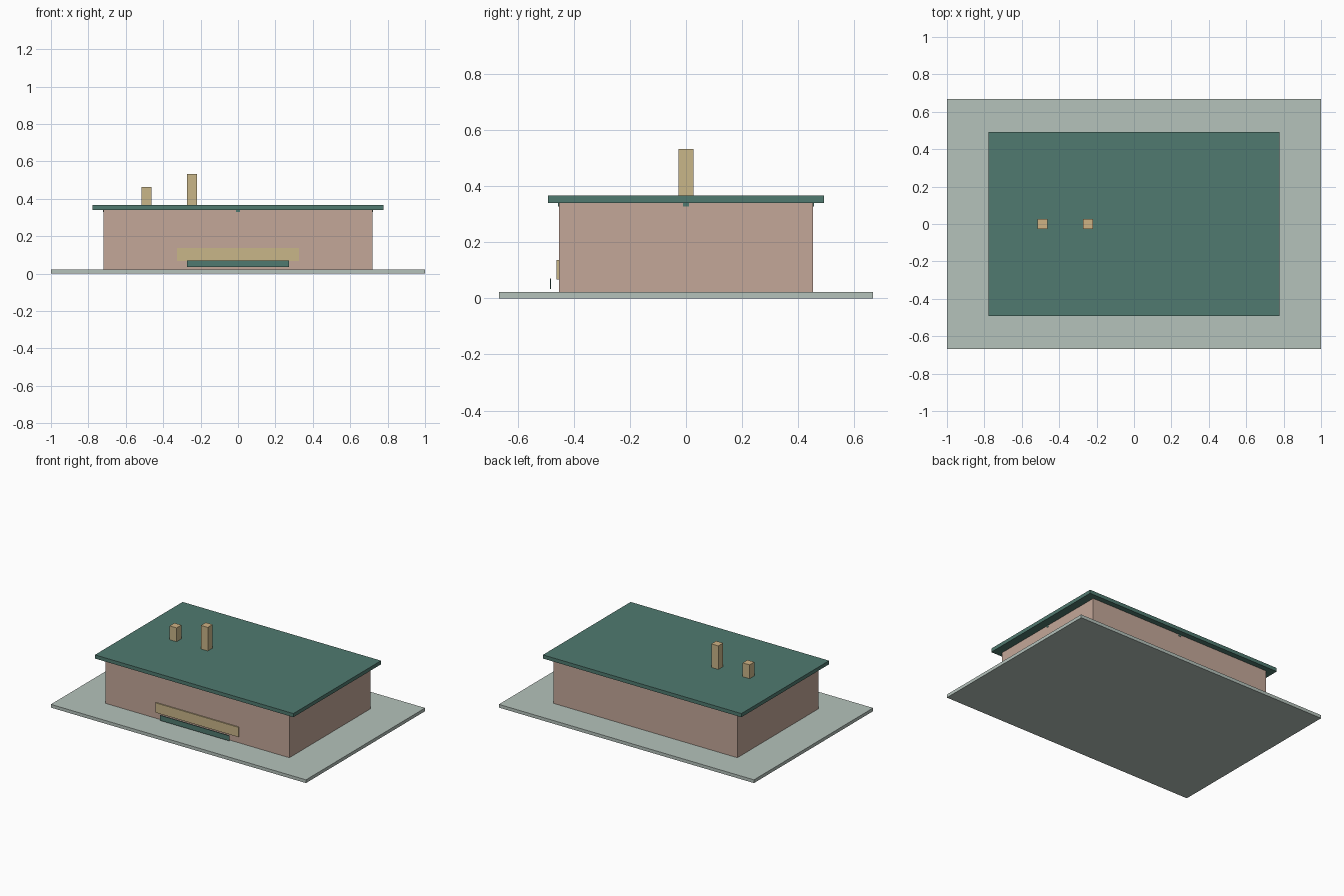
import bpy
import bmesh

cube = bpy.data.objects.get("Cube")
if cube:
    bpy.data.objects.remove(cube, do_unlink=True)


def linear(c):
    c /= 255
    return c / 12.92 if c <= 0.04045 else ((c + 0.055) / 1.055) ** 2.4


def material(name, *rgb):
    colour = (*[linear(c) for c in rgb], 1)
    mat = bpy.data.materials.new(name)
    mat.use_nodes = True
    mat.diffuse_color = colour
    bsdf = mat.node_tree.nodes["Principled BSDF"]
    bsdf.inputs["Base Color"].default_value = colour
    bsdf.inputs["Roughness"].default_value = 0.8
    return mat


sage = material("pale sage", 181, 194, 187)
clay = material("dusty clay", 196, 167, 153)
teal = material("deep teal", 80, 122, 112)
sand = material("sand", 201, 182, 137)
tan = material("warm tan", 207, 178, 132)


def box(name, x, y, z, mat, top=None):
    """Box from (low, high) ranges, with an optional colour for its top."""
    bm = bmesh.new()
    bmesh.ops.create_cube(bm, size=1)
    for v in bm.verts:
        v.co = [r[0] if c < 0 else r[1] for c, r in zip(v.co, (x, y, z))]
    bm.normal_update()
    mesh = bpy.data.meshes.new(name)
    mesh.materials.append(mat)
    if top:
        mesh.materials.append(top)
        for f in bm.faces:
            f.material_index = int(f.normal.z > 0.5)
    bm.to_mesh(mesh)
    bm.free()
    obj = bpy.data.objects.new(name, mesh)
    bpy.context.collection.objects.link(obj)
    return obj


def both(half):
    return (-half, half)


BASE, EAVE, ROOF = 0.023, 0.34, 0.366
WALL_X, WALL_Y = 0.72, 0.453

# Ground slab, walls and flat roof
box("ground_slab", both(1), both(0.667), (0, BASE), sage)
box("walls", both(WALL_X), both(WALL_Y), (BASE, EAVE), clay)
box("roof", both(0.778), both(0.491), (EAVE, ROOF), teal)

# Crossed ridge beams whose ends just show under the eaves
box("long_beam", both(WALL_X + 0.003), both(0.01), (0.328, EAVE), teal)
box("cross_beam", both(0.01), both(WALL_Y + 0.003), (0.328, EAVE), teal)

# Chimneys
for name, x, height in (("short_chimney", -0.49, 0.464), ("tall_chimney", -0.245, 0.533)):
    box(name, (x - 0.027, x + 0.027), both(0.027), (ROOF, height), sand, tan)

# Front panel and the narrow board standing before it
box("front_panel", both(0.326), (-0.461, -WALL_Y), (0.067, 0.136), sand)
box("front_board", both(0.272), (-0.485, -0.481), (0.034, 0.071), teal)
